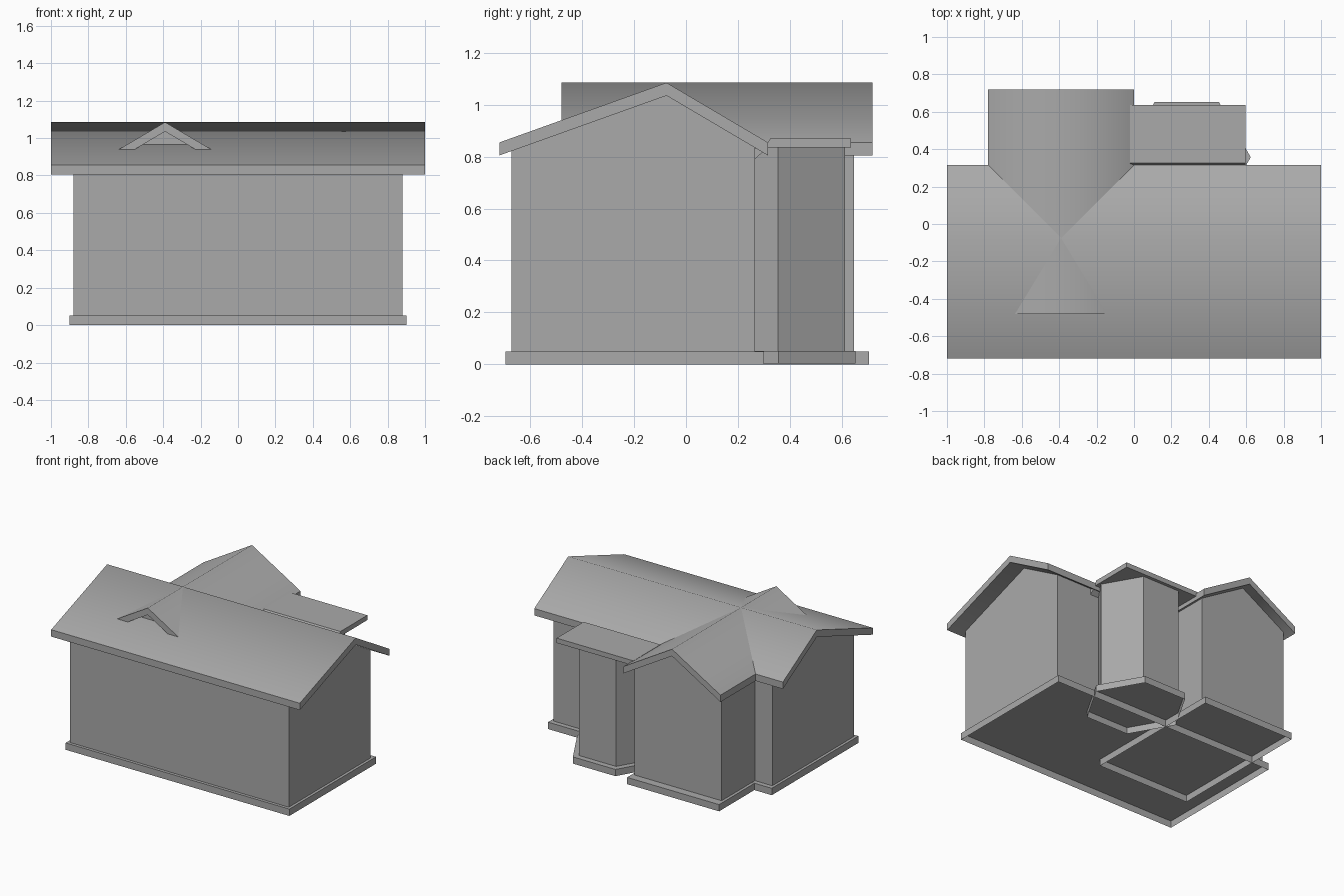
import bpy, bmesh, math
from mathutils import Vector

cube = bpy.data.objects.get("Cube")
if cube:
    bpy.data.objects.remove(cube, do_unlink=True)

grey = bpy.data.materials.new("plain grey")
grey.use_nodes = True
colour = (0.4, 0.4, 0.4, 1)
grey.diffuse_color = colour
grey.node_tree.nodes["Principled BSDF"].inputs["Base Color"].default_value = colour

# Maps a profile point (u, v) and a distance d along the axis to space
AXES = {
    "x": lambda u, v, d: Vector((d, u, v)),
    "y": lambda u, v, d: Vector((u, d, v)),
    "z": lambda u, v, d: Vector((u, v, d)),
}


def prism(name, profile, axis, start, end, open_bottom=False, ridge=None):
    """Extrude a closed profile; a ridge position gives smooth ridge edges."""
    place = AXES[axis]
    bm = bmesh.new()
    rings = [[bm.verts.new(place(u, v, d)) for u, v in profile] for d in (start, end)]
    n = len(profile)
    for i in range(n):
        j = (i + 1) % n
        bm.faces.new((rings[0][i], rings[0][j], rings[1][j], rings[1][i]))
    for ring in rings:
        bm.faces.new(ring)
    bmesh.ops.recalc_face_normals(bm, faces=bm.faces)
    if open_bottom:
        bottom = [f for f in bm.faces if f.normal.z < -0.9]
        bmesh.ops.delete(bm, geom=bottom, context="FACES_ONLY")
    if ridge is not None:
        across = 1 if axis == "x" else 0
        for f in bm.faces:
            f.smooth = True
        for e in bm.edges:
            a, b = e.verts
            on_ridge = all(abs(w.co[across] - ridge) < 0.001 for w in (a, b))
            e.smooth = on_ridge and abs(a.co.z - b.co.z) < 0.001
    mesh = bpy.data.meshes.new(name)
    bm.to_mesh(mesh)
    bm.free()
    mesh.materials.append(grey)
    obj = bpy.data.objects.new(name, mesh)
    bpy.context.collection.objects.link(obj)
    return obj


def rect(u0, u1, v0, v1):
    return [(u0, v0), (u1, v0), (u1, v1), (u0, v1)]


def hexagon(cx, cy, r):
    return [(cx + r * math.cos(math.radians(a)), cy + r * math.sin(math.radians(a)))
            for a in range(0, 360, 60)]


RIDGE, EAVE, THICK, BASE = 1.085, 0.855, 0.05, 0.05


def gabled_block(name, axis, roof, walls, roof_span, wall_span):
    """Gable roof and the walls below it; roof = (eave, ridge, eave)."""
    low, mid, high = roof
    top = [(low, EAVE), (mid, RIDGE), (high, EAVE)]
    under = [(u, v - THICK) for u, v in reversed(top)]
    prism(name + "_roof", top + under, axis, *roof_span, ridge=mid)

    def ceiling(u):
        reach = (mid - u) / (mid - low) if u < mid else (u - mid) / (high - mid)
        return RIDGE - THICK + 0.01 - (RIDGE - EAVE) * reach

    a, b = walls
    outline = [(a, BASE), (b, BASE), (b, ceiling(b)), (mid, ceiling(mid)), (a, ceiling(a))]
    prism(name + "_walls", outline, axis, *wall_span)


# Main house and the crossing rear wing
gabled_block("main", "x", (-0.718, -0.075, 0.315), (-0.673, 0.265), (-1, 1), (-0.88, 0.88))
gabled_block("wing", "y", (-0.78, -0.39, 0), (-0.74, -0.04), (-0.48, 0.718), (-0.41, 0.648))

# Hollow plinths
prism("main_plinth", rect(-0.9, 0.9, -0.695, 0.3), "z", 0, BASE, open_bottom=True)
prism("wing_plinth", rect(-0.76, -0.02, -0.37, 0.705), "z", 0, BASE - 0.001, open_bottom=True)

# Six-sided bay with its own plinth
prism("bay_plinth", hexagon(0.282, 0.357, 0.342), "z", 0.003, BASE + 0.002, open_bottom=True)
prism("bay_walls", hexagon(0.282, 0.355, 0.297), "z", BASE, 0.84)

# Flat bay roof, bent down where it meets the main eave
prism("bay_roof", [(0.635, 0.87), (0.635, 0.835), (0.315, 0.835), (0.265, 0.79),
                   (0.265, 0.83), (0.315, 0.855), (0.325, 0.87)], "x", -0.022, 0.596)
